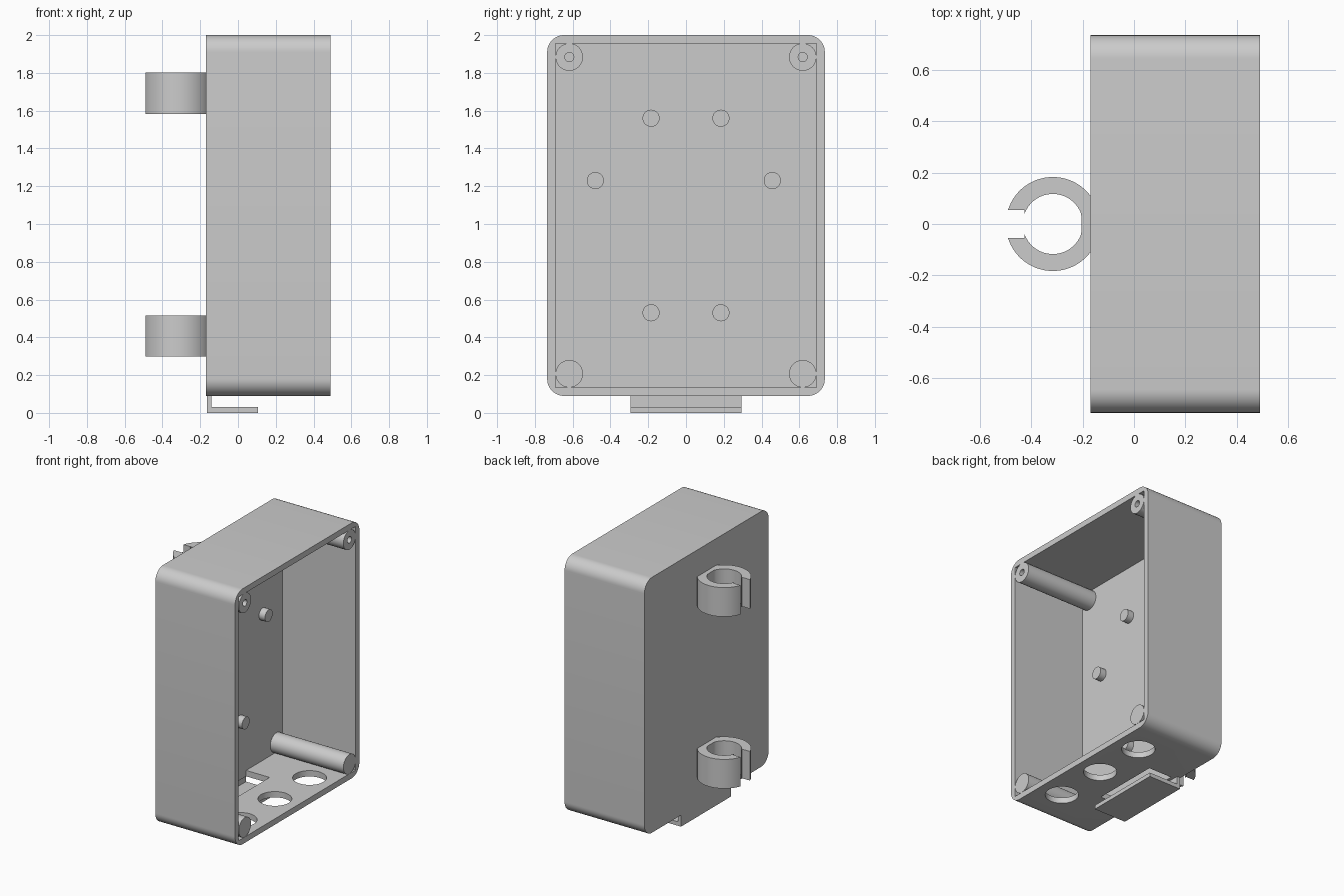
import bpy, bmesh
from math import pi, sin, cos, asin
from mathutils import Matrix

if "Cube" in bpy.data.objects:
    bpy.data.objects.remove(bpy.data.objects["Cube"])

grey = bpy.data.materials.new("light grey plastic")
grey.use_nodes = True
COLOUR = (0.6, 0.6, 0.6, 1)
grey.diffuse_color = COLOUR
grey.node_tree.nodes["Principled BSDF"].inputs["Base Color"].default_value = COLOUR


def finish(name, bm):
    """Turn a bmesh into a named object in the grey plastic."""
    bmesh.ops.recalc_face_normals(bm, faces=bm.faces)
    mesh = bpy.data.meshes.new(name)
    bm.to_mesh(mesh)
    bm.free()
    mesh.materials.append(grey)
    obj = bpy.data.objects.new(name, mesh)
    bpy.context.collection.objects.link(obj)
    return obj


def box(name, x0, x1, y0, y1, z0, z1):
    bm = bmesh.new()
    bmesh.ops.create_cube(bm, size=1)
    bmesh.ops.scale(bm, verts=bm.verts, vec=(x1 - x0, y1 - y0, z1 - z0))
    bmesh.ops.translate(bm, verts=bm.verts, vec=((x0 + x1) / 2, (y0 + y1) / 2, (z0 + z1) / 2))
    return finish(name, bm)


def cylinder(name, axis, radius, length, centre):
    bm = bmesh.new()
    bmesh.ops.create_cone(bm, cap_ends=True, segments=48, radius1=radius,
                          radius2=radius, depth=length)
    turn = Matrix.Rotation(pi / 2, 4, "Y") if axis == "X" else Matrix()
    bm.transform(Matrix.Translation(centre) @ turn)
    return finish(name, bm)


def prism(name, points, vec):
    """Extrude a closed outline along vec."""
    bm = bmesh.new()
    face = bm.faces.new([bm.verts.new(p) for p in points])
    result = bmesh.ops.extrude_face_region(bm, geom=[face], use_keep_orig=True)
    verts = [v for v in result["geom"] if isinstance(v, bmesh.types.BMVert)]
    bmesh.ops.translate(bm, verts=verts, vec=vec)
    return finish(name, bm)


def activate(obj):
    bpy.ops.object.select_all(action="DESELECT")
    obj.select_set(True)
    bpy.context.view_layer.objects.active = obj


def cut(obj, cutters):
    """Subtract each cutter and discard it."""
    activate(obj)
    for cutter in cutters:
        mod = obj.modifiers.new("cut", "BOOLEAN")
        mod.operation, mod.solver, mod.object = "DIFFERENCE", "EXACT", cutter
        bpy.ops.object.modifier_apply(modifier=mod.name)
        bpy.data.objects.remove(cutter)


def smooth(obj):
    activate(obj)
    bpy.ops.object.shade_smooth_by_angle(angle=pi / 6)


BACK, FRONT, INNER = -0.17, 0.49, -0.115
HALF, BOTTOM, TOP, WALL, ROUND = 0.735, 0.09, 2.0, 0.044, 0.09
STEPS = 12

# Enclosure shell: rounded outside, square inside, open towards +x
outline = []
corners = [(HALF, TOP), (-HALF, TOP), (-HALF, BOTTOM), (HALF, BOTTOM)]
for quarter, (y, z) in enumerate(corners):
    cy = y - ROUND if y > 0 else y + ROUND
    cz = z - ROUND if z == TOP else z + ROUND
    for i in range(STEPS + 1):
        a = (quarter + i / STEPS) * pi / 2
        outline.append((BACK, cy + ROUND * cos(a), cz + ROUND * sin(a)))
shell = prism("enclosure_shell", outline, (FRONT - BACK, 0, 0))
cutters = [box("cavity", INNER, 1, WALL - HALF, HALF - WALL, BOTTOM + WALL, TOP - WALL)]
# Cable holes and bracket slot through the floor
cutters += [cylinder("cable_hole", "Z", 0.115, 0.1, (0.305, y, 0.11)) for y in (-0.41, 0, 0.41)]
cutters.append(box("slot", INNER, 0.08, -0.26, 0.26, 0.06, 0.16))
cut(shell, cutters)
smooth(shell)

# Screw posts in the four corners, with blind holes
for y in (-0.618, 0.618):
    for z in (0.207, 1.884):
        start = INNER - 0.01
        post = cylinder("screw_post", "X", 0.0725, FRONT - start, ((FRONT + start) / 2, y, z))
        cut(post, [cylinder("screw_hole", "X", 0.024, 0.6, (FRONT, y, z))])
        smooth(post)

# Mounting pegs on the inside of the back wall
for y, z in [(-0.185, 1.56), (0.185, 1.56), (-0.48, 1.23), (0.457, 1.23),
             (-0.185, 0.53), (0.185, 0.53)]:
    smooth(cylinder("mounting_peg", "X", 0.045, 0.06, (INNER + 0.02, y, z)))

# Hooked bracket under the floor
prism("floor_bracket",
      [(x, -0.295, z) for x, z in [(-0.165, 0), (0.105, 0), (0.105, 0.03),
                                   (-0.14, 0.03), (-0.14, 0.1), (-0.165, 0.1)]],
      (0, 0.59, 0))

# Pole clips on the back: split rings with a flat where they meet the wall
CENTRE, OUTER, BORE, GAP, LIP = -0.316, 0.183, 0.117, 0.055, 0.04


def arc(radius, half_gap, limit, z):
    end = pi - asin(half_gap / radius)
    angles = [end * (1 - 2 * i / 64) for i in range(65)]
    return [(min(CENTRE + radius * cos(a), limit), radius * sin(a), z) for a in angles]


for z in (0.298, 1.583):
    ring = arc(OUTER, GAP, BACK + 0.01, z)
    bore = arc(BORE, LIP, -0.205, z)[::-1]
    lip_x = bore[0][0]
    points = ring + [(lip_x, -GAP, z)] + bore + [(lip_x, GAP, z)]
    smooth(prism("pole_clip", points, (0, 0, 0.218)))
